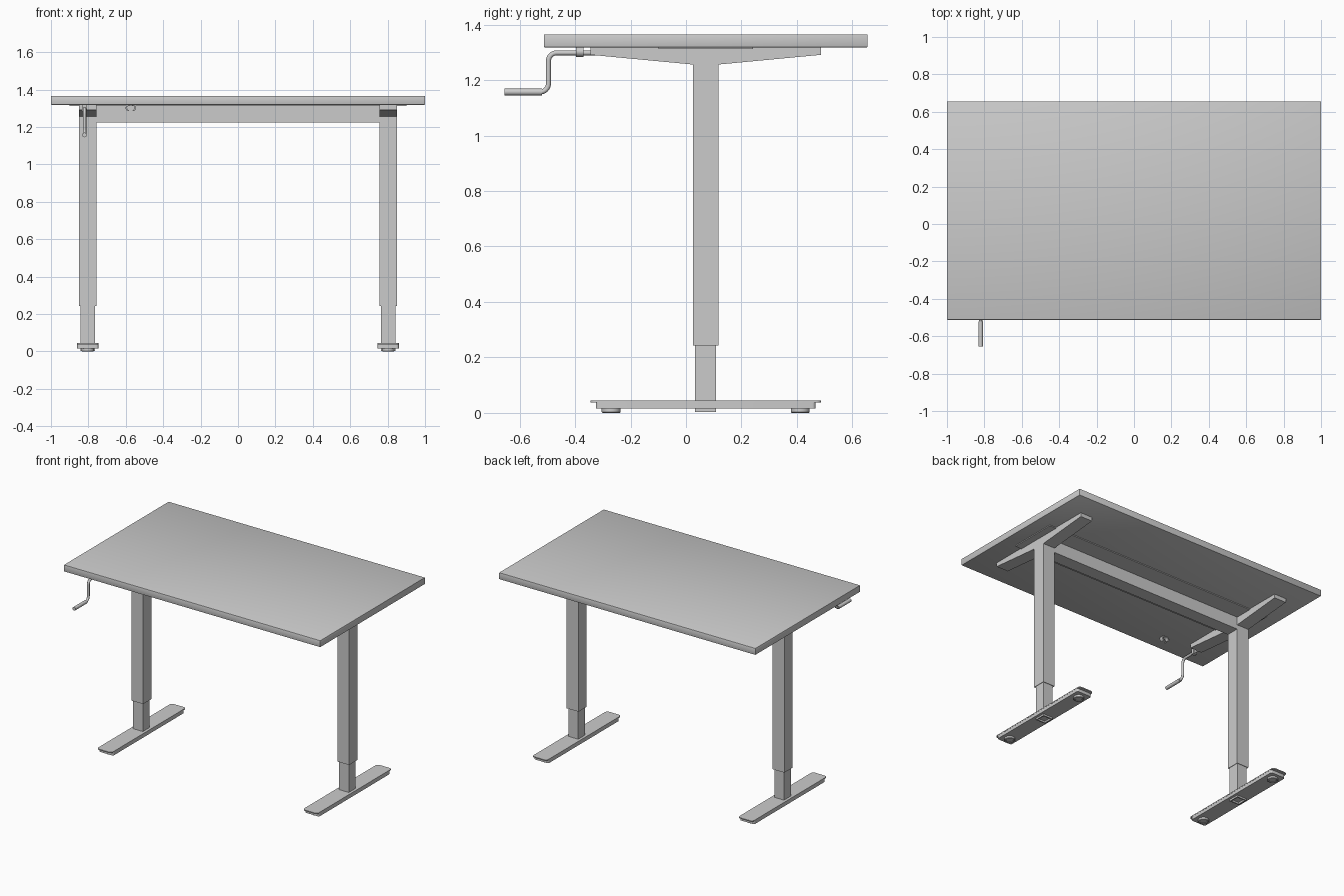
import bpy, bmesh, math
from mathutils import Vector

if "Cube" in bpy.data.objects:
    bpy.data.objects.remove(bpy.data.objects["Cube"])

CY = 0.071      # y centre of the leg frame
LX = 0.803      # x centre of each leg


def add(name, bm, smooth=False):
    bmesh.ops.recalc_face_normals(bm, faces=bm.faces)
    me = bpy.data.meshes.new(name)
    bm.to_mesh(me)
    bm.free()
    ob = bpy.data.objects.new(name, me)
    bpy.context.collection.objects.link(ob)
    if smooth:
        bpy.ops.object.select_all(action='DESELECT')
        ob.select_set(True)
        bpy.context.view_layer.objects.active = ob
        bpy.ops.object.shade_smooth_by_angle(angle=math.radians(35))
    return ob


def box(name, x, y, z, corner=0.0, edge=0.0, wall=0.0, depth=0.0):
    """Box from ranges; optional rounded uprights, edge bevel, hollow underside."""
    bm = bmesh.new()
    bmesh.ops.create_cube(bm, size=1)
    for v in bm.verts:
        v.co = Vector([a + (c + 0.5) * (b - a) for c, (a, b) in zip(v.co, (x, y, z))])
    if wall:
        bm.faces.ensure_lookup_table()
        base = min(bm.faces, key=lambda f: f.calc_center_median().z)
        bmesh.ops.inset_region(bm, faces=[base], thickness=wall)
        pit = bmesh.ops.extrude_face_region(bm, geom=[base])
        bmesh.ops.translate(bm, vec=(0, 0, depth),
                            verts=[g for g in pit['geom'] if isinstance(g, bmesh.types.BMVert)])
        if base.is_valid:
            bm.faces.remove(base)
    if corner:
        up = [e for e in bm.edges if abs(e.verts[0].co.z - e.verts[1].co.z) > 1e-5]
        bmesh.ops.bevel(bm, geom=up, offset=corner, segments=5, profile=0.5, affect='EDGES')
    if edge:
        bmesh.ops.bevel(bm, geom=bm.edges[:], offset=edge, segments=2, profile=0.5, affect='EDGES')
    return add(name, bm, smooth=bool(corner or edge))


def prism(name, pts, x0, x1):
    """Extrude a (y, z) outline along x."""
    bm = bmesh.new()
    f = bm.faces.new([bm.verts.new((x0, y, z)) for y, z in pts])
    r = bmesh.ops.extrude_face_region(bm, geom=[f])
    bmesh.ops.translate(bm, vec=(x1 - x0, 0, 0),
                        verts=[g for g in r['geom'] if isinstance(g, bmesh.types.BMVert)])
    return add(name, bm)


def lathe(name, profile, centre, seg=28):
    """Revolve an (r, z) profile about the vertical axis."""
    bm = bmesh.new()
    vs = [bm.verts.new((r, 0, z)) for r, z in profile]
    es = [bm.edges.new(p) for p in zip(vs, vs[1:])]
    bmesh.ops.spin(bm, geom=vs + es, axis=(0, 0, 1), cent=(0, 0, 0), angle=math.tau, steps=seg)
    bmesh.ops.remove_doubles(bm, verts=bm.verts, dist=1e-5)
    bmesh.ops.translate(bm, verts=bm.verts, vec=centre)
    return add(name, bm, smooth=True)


def pipe(name, pts, radius):
    """Round bar along a list of points."""
    cu = bpy.data.curves.new(name, 'CURVE')
    cu.dimensions = '3D'
    cu.bevel_depth = radius
    cu.bevel_resolution = 4
    cu.use_fill_caps = True
    sp = cu.splines.new('POLY')
    sp.points.add(len(pts) - 1)
    for p, co in zip(sp.points, pts):
        p.co = (*co, 1)
    tmp = bpy.data.objects.new(name + "_path", cu)
    bpy.context.collection.objects.link(tmp)
    bpy.context.view_layer.update()
    me = bpy.data.meshes.new_from_object(tmp.evaluated_get(bpy.context.evaluated_depsgraph_get()))
    bpy.data.objects.remove(tmp)
    bm = bmesh.new()
    bm.from_mesh(me)
    bmesh.ops.remove_doubles(bm, verts=bm.verts, dist=1e-5)
    return add(name, bm, smooth=True)


# Table top and thin mounting plate beneath it
box("table_top", (-1, 1), (-0.512, 0.655), (1.318, 1.365), edge=0.003)
box("mounting_plate", (-0.9, 0.9), (-0.1, 0.242), (1.312, 1.319))

# Cross beam between the legs
box("cross_beam", (-0.77, 0.77), (0.025, 0.117), (1.225, 1.318))

for side, s in (("left", -1), ("right", 1)):
    cx = s * LX

    def xr(w):
        return (cx - w / 2, cx + w / 2)

    # Telescoping leg tubes
    box(side + "_outer_leg", xr(0.092), (0.025, 0.117), (0.243, 1.318), wall=0.004, depth=0.05)
    box(side + "_inner_leg", xr(0.076), (CY - 0.038, CY + 0.038), (0.003, 0.32),
        wall=0.012, depth=0.02)
    # Tapered support arm under the top
    prism(side + "_support_arm",
          [(-0.345, 1.318), (-0.345, 1.291), (0.025, 1.256), (0.117, 1.256),
           (0.487, 1.291), (0.487, 1.318)], cx - 0.046, cx + 0.046)
    # Foot: cover plate over a shorter body
    box(side + "_foot_cover", xr(0.115), (-0.345, 0.487), (0.037, 0.044), corner=0.02)
    box(side + "_foot_body", xr(0.113), (-0.325, 0.467), (0.015, 0.038), corner=0.012)
    # Round floor pads
    for end, t in (("front", -1), ("back", 1)):
        lathe(f"{side}_{end}_floor_pad",
              [(0, 0.003), (0.022, 0.003), (0.024, 0), (0.031, 0), (0.034, 0.003), (0.034, 0.016)],
              (cx, CY + t * 0.341, 0))

# Crank bar with two rounded bends, and its grip
R, X, CR, ZT, ZB = 0.03, -0.82, -0.496, 1.298, 1.157
path = [(X, -0.2, ZT)]
for k in range(9):
    a = math.radians(90 + k * 90 / 8)
    path.append((X, CR + R + R * math.cos(a), ZT - R + R * math.sin(a)))
for k in range(9):
    a = math.radians(-k * 90 / 8)
    path.append((X, CR - R + R * math.cos(a), ZB + R + R * math.sin(a)))
path.append((X, -0.6, ZB))
pipe("crank_bar", path, 0.009)
pipe("crank_grip", [(X, -0.655, ZB), (X, -0.652, ZB), (X, -0.523, ZB), (X, -0.52, ZB)], 0.0125)

# Collar that carries the crank bar
box("crank_collar", (X - 0.014, X + 0.014), (-0.395, -0.372), (1.283, 1.319))

# Open storage clip for the crank
bm = bmesh.new()
n, rings = 20, []
for k in range(n + 1):
    a = math.radians(-60 + 300 * k / n)
    rings.append([bm.verts.new((-0.573 + r * math.cos(a), y, 1.302 + 0.75 * r * math.sin(a)))
                  for r, y in ((0.028, -0.396), (0.02, -0.396), (0.02, -0.37), (0.028, -0.37))])
for p, q in zip(rings, rings[1:]):
    for i in range(4):
        j = (i + 1) % 4
        bm.faces.new((p[i], p[j], q[j], q[i]))
bm.faces.new(rings[0])
bm.faces.new(rings[-1])
add("crank_clip", bm, smooth=True)
